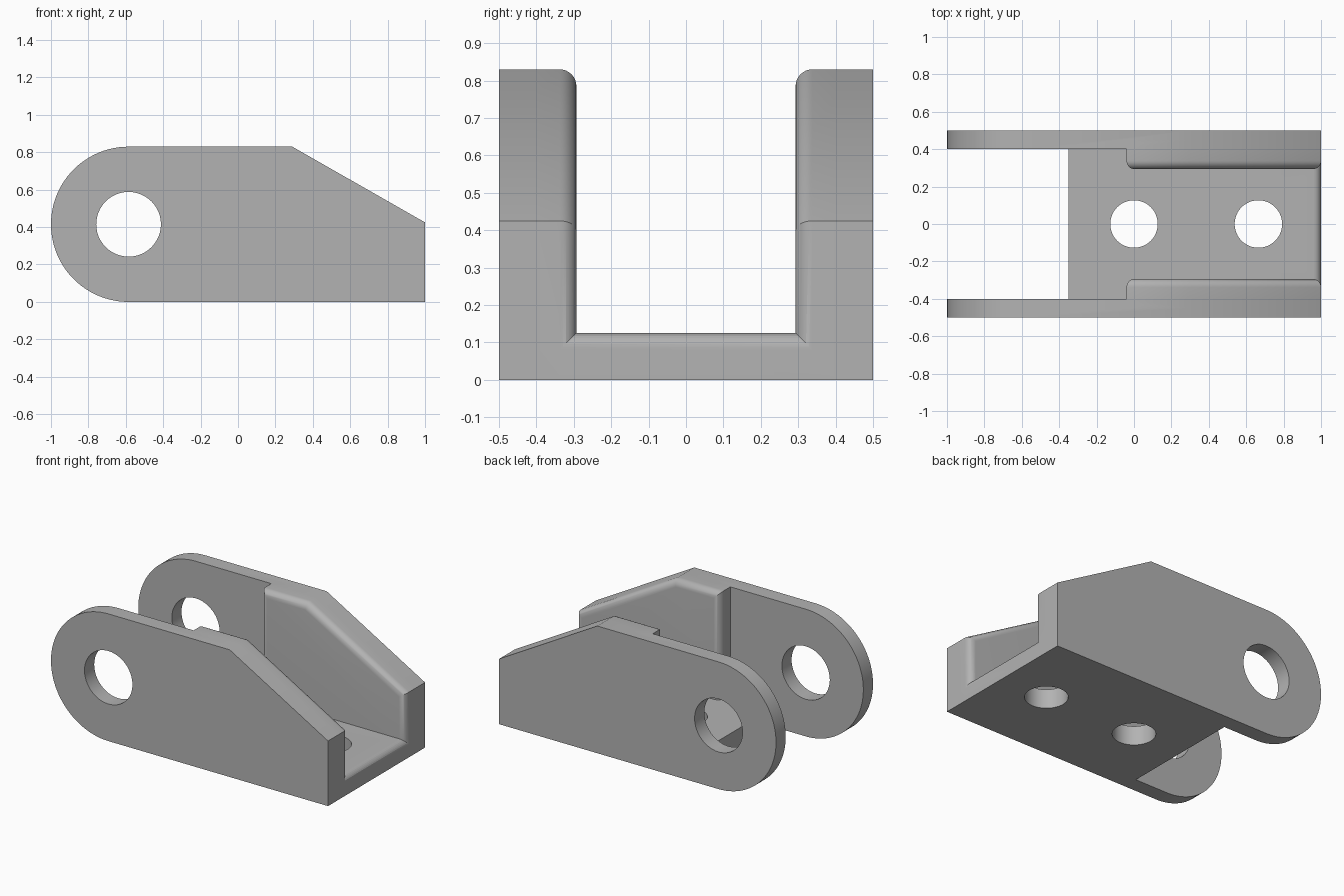
import bpy, bmesh
from math import sin, cos, pi

cube = bpy.data.objects.get("Cube")
if cube:
    bpy.data.objects.remove(cube, do_unlink=True)

LENGTH_END = 1.0
HEIGHT = 0.83
EYE_X, EYE_Z = -0.585, HEIGHT / 2
ROUND = 0.045

steel = bpy.data.materials.new("plain_grey")
steel.use_nodes = True
GREY = (0.45, 0.45, 0.45, 1)
steel.diffuse_color = GREY
steel.node_tree.nodes["Principled BSDF"].inputs["Base Color"].default_value = GREY


def arc(cx, cz, r, start, end, steps):
    """Points along an arc in the xz plane."""
    angles = [start + (end - start) * i / steps for i in range(steps + 1)]
    return [(cx + r * cos(a), cz + r * sin(a)) for a in angles]


def prism(name, outline, y0, y1, rounded_y=None):
    """Extrude an xz outline along y; optionally round the rim at one y, above the floor."""
    bm = bmesh.new()
    face = bm.faces.new([bm.verts.new((x, y0, z)) for x, z in outline])
    grown = bmesh.ops.extrude_face_region(bm, geom=[face])
    verts = [g for g in grown["geom"] if isinstance(g, bmesh.types.BMVert)]
    bmesh.ops.translate(bm, verts=verts, vec=(0, y1 - y0, 0))
    bmesh.ops.recalc_face_normals(bm, faces=bm.faces)
    if rounded_y is not None:
        rim = [e for e in bm.edges
               if all(abs(v.co.y - rounded_y) < 1e-4 for v in e.verts)
               and any(v.co.z > 0.01 for v in e.verts)]
        bmesh.ops.bevel(bm, geom=rim, offset=ROUND, offset_type='OFFSET',
                        segments=8, profile=0.5, affect='EDGES')
    bmesh.ops.recalc_face_normals(bm, faces=bm.faces)
    mesh = bpy.data.meshes.new(name)
    bm.to_mesh(mesh)
    bm.free()
    mesh.materials.append(steel)
    obj = bpy.data.objects.new(name, mesh)
    bpy.context.collection.objects.link(obj)
    return obj


def combine(target, other, operation):
    """Apply a boolean and discard the helper."""
    other.hide_render = True
    mod = target.modifiers.new("combine", 'BOOLEAN')
    mod.operation, mod.object, mod.solver = operation, other, 'EXACT'
    bpy.context.view_layer.objects.active = target
    bpy.ops.object.modifier_apply(modifier=mod.name)
    bpy.data.objects.remove(other, do_unlink=True)


# Floor plate with rounded upper end edges
floor_top, floor_back = 0.125, -0.35
floor_outline = [(floor_back, 0), (LENGTH_END, 0)]
floor_outline += arc(LENGTH_END - ROUND, floor_top - ROUND, ROUND, 0, pi / 2, 8)
floor_outline += [(floor_back, floor_top)]
bracket = prism("clevis_bracket", floor_outline, -0.45, 0.45)

# Side cheeks with a round eye end, and thicker pads on their inner faces
slope = [(LENGTH_END, 0), (LENGTH_END, 0.425), (0.29, HEIGHT)]
cheek_outline = slope + arc(EYE_X, EYE_Z, EYE_Z, pi / 2, 3 * pi / 2, 48)
pad_outline = slope + [(-0.04, HEIGHT), (-0.04, 0)]
for side, label in ((-1, "right"), (1, "left")):
    cheek = prism(label + "_cheek", cheek_outline, side * 0.4, side * 0.5)
    pad = prism(label + "_pad", pad_outline, side * 0.293, side * 0.45, side * 0.293)
    combine(cheek, pad, 'UNION')
    combine(bracket, cheek, 'UNION')

# Pin hole through both eyes
pin = prism("pin_cutter", arc(EYE_X, EYE_Z, 0.173, 0, 2 * pi, 48)[:-1], -0.7, 0.7)
combine(bracket, pin, 'DIFFERENCE')

# Bolt holes through the floor
for x in (0.0, 0.665):
    bpy.ops.mesh.primitive_cylinder_add(vertices=48, radius=0.127, depth=0.6, location=(x, 0, 0))
    combine(bracket, bpy.context.object, 'DIFFERENCE')

# Smooth the curved faces, keep the machined edges sharp
bpy.ops.object.select_all(action='DESELECT')
bracket.select_set(True)
bpy.context.view_layer.objects.active = bracket
bpy.ops.object.shade_smooth_by_angle(angle=pi / 6)
